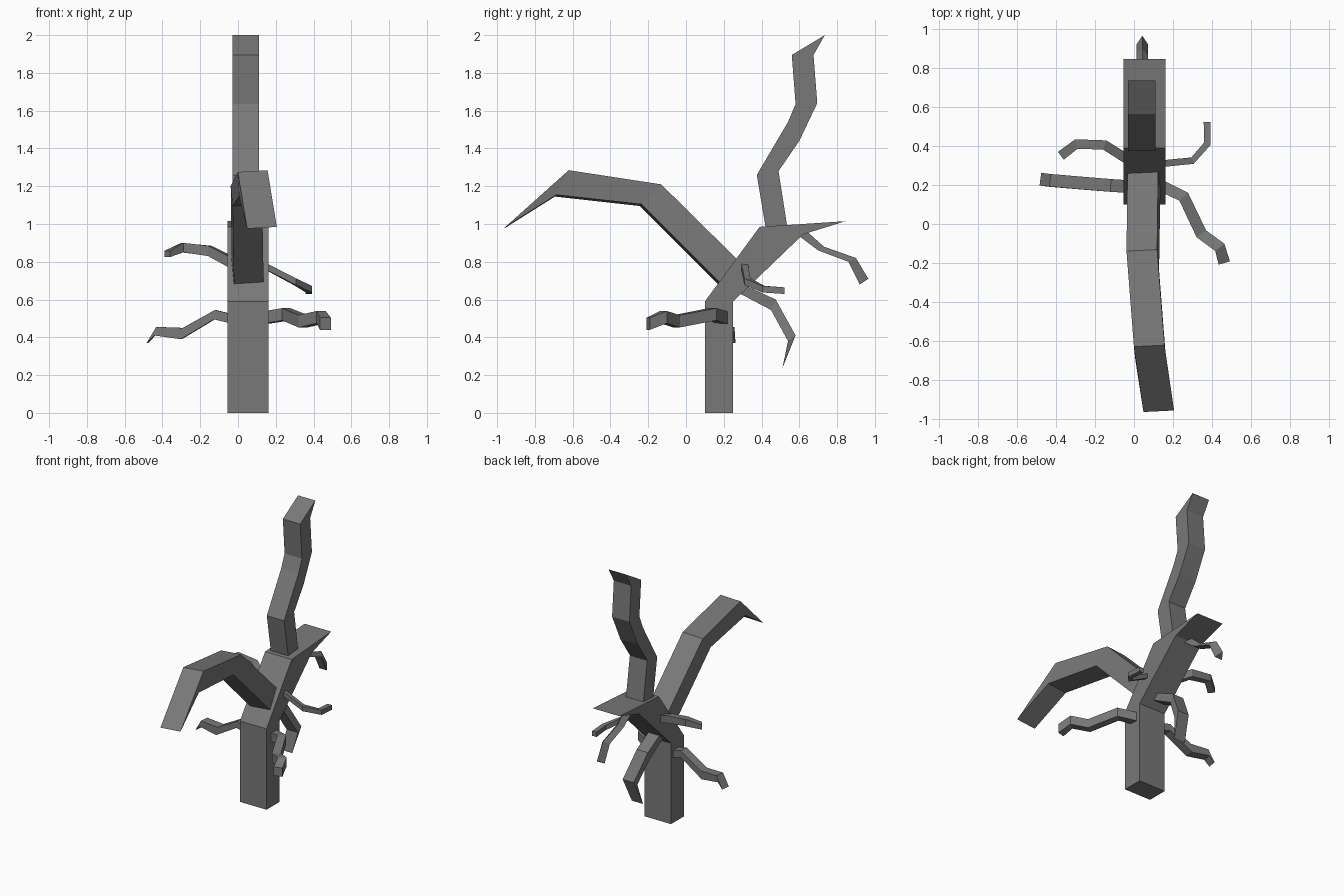
import bpy, bmesh
from mathutils import Vector

bark = bpy.data.materials.new("dark grey bark")
bark.diffuse_color = (0.19, 0.19, 0.19, 1)


def limb(name, pairs, width, side=None, top_width=None):
    """Four-sided limb through (upper point, lower point) pairs."""
    pairs = [(Vector(a), Vector(b)) for a, b in pairs]
    mids = [(a + b) / 2 for a, b in pairs]
    tw = width if top_width is None else top_width
    bm = bmesh.new()
    rings = []
    for i, (a, b) in enumerate(pairs):
        if side:
            s = Vector(side)
        else:
            t = mids[min(i + 1, len(mids) - 1)] - mids[max(i - 1, 0)]
            s = t.cross(Vector((0, 0, 1))).normalized()
        ws, wt = s * width / 2, s * tw / 2
        rings.append([bm.verts.new(p) for p in (a - wt, a + wt, b + ws, b - ws)])
    for r, q in zip(rings, rings[1:]):
        for k in range(4):
            j = (k + 1) % 4
            bm.faces.new((r[k], r[j], q[j], q[k]))
    bm.faces.new(rings[0])
    bm.faces.new(rings[-1])
    bmesh.ops.remove_doubles(bm, verts=bm.verts, dist=0.0005)
    bmesh.ops.recalc_face_normals(bm, faces=bm.faces)
    me = bpy.data.meshes.new(name)
    bm.to_mesh(me)
    bm.free()
    me.materials.append(bark)
    ob = bpy.data.objects.new(name, me)
    bpy.context.collection.objects.link(ob)


def yz(x, prof):
    return [((x, a, b), (x, c, d)) for a, b, c, d in prof]


def path(pts, h):
    up = Vector((0, 0, h / 2))
    return [(Vector(p) + up, Vector(p) - up) for p in pts]


X = (1, 0, 0)

# Trunk, bent backward to a wedge tip
limb("trunk", yz(0.053, [(0.10, 0, 0.25, 0), (0.10, 0.59, 0.25, 0.59),
     (0.39, 0.985, 0.62, 0.945), (0.845, 1.015, 0.845, 1.015)]), 0.215, X)

# Tall upright branch
limb("upper_branch", yz(0.04, [(0.425, 0.96, 0.54, 0.96), (0.375, 1.26, 0.49, 1.28),
     (0.54, 1.54, 0.60, 1.44), (0.58, 1.635, 0.695, 1.64),
     (0.56, 1.895, 0.675, 1.895), (0.735, 2.0, 0.735, 2.0)]), 0.14, X)

# Large arching front branch
limb("front_branch", [((0.045, 0.265, 0.81), (0.057, 0.175, 0.685)),
     ((0.04, -0.135, 1.205), (0.05, -0.24, 1.10)),
     ((0.078, -0.625, 1.28), (0.085, -0.69, 1.15)),
     ((0.127, -0.96, 0.98), (0.127, -0.96, 0.98))], 0.157, (1, 0.05, 0.06))

# Left lower twig
limb("left_low_twig", [((0.0, 0.19, 0.515), (0.0, 0.19, 0.465)),
     ((-0.12, 0.198, 0.545), (-0.125, 0.198, 0.495)),
     ((-0.29, 0.212, 0.45), (-0.30, 0.212, 0.39)),
     ((-0.43, 0.224, 0.455), (-0.44, 0.224, 0.41)),
     ((-0.48, 0.23, 0.37), (-0.48, 0.23, 0.37))], 0.065)

# Left upper twig
limb("left_high_twig", [((0.0, 0.31, 0.81), (0.0, 0.31, 0.75)),
     ((-0.15, 0.405, 0.885), (-0.15, 0.405, 0.83)),
     ((-0.295, 0.41, 0.90), (-0.295, 0.41, 0.85)),
     ((-0.375, 0.35, 0.858), (-0.375, 0.35, 0.825))], 0.05)

# Right upper twig
limb("right_high_twig", path([(0.1, 0.305, 0.80), (0.30, 0.325, 0.695),
     (0.375, 0.41, 0.655), (0.375, 0.522, 0.647)], 0.035), 0.035)

# Right lower twig
limb("right_low_twig", path([(0.10, 0.215, 0.497), (0.255, 0.14, 0.522),
     (0.345, -0.05, 0.485), (0.44, -0.12, 0.507), (0.463, -0.20, 0.472)], 0.065), 0.06)

# Drooping back twig
limb("back_low_twig", [((0.03, 0.28, 0.69), (0.03, 0.25, 0.65)),
     ((0.02, 0.475, 0.60), (0.02, 0.45, 0.545)),
     ((0.06, 0.58, 0.41), (0.06, 0.54, 0.38)),
     ((0.035, 0.51, 0.235), (0.035, 0.51, 0.235))], 0.09, X)

# Back upper twig, triangular section with the ridge on top
limb("back_high_twig", yz(0.043, [(0.63, 0.97, 0.58, 0.95), (0.73, 0.88, 0.70, 0.86),
     (0.90, 0.82, 0.86, 0.80), (0.965, 0.71, 0.92, 0.68)]), 0.06, X, 0)
